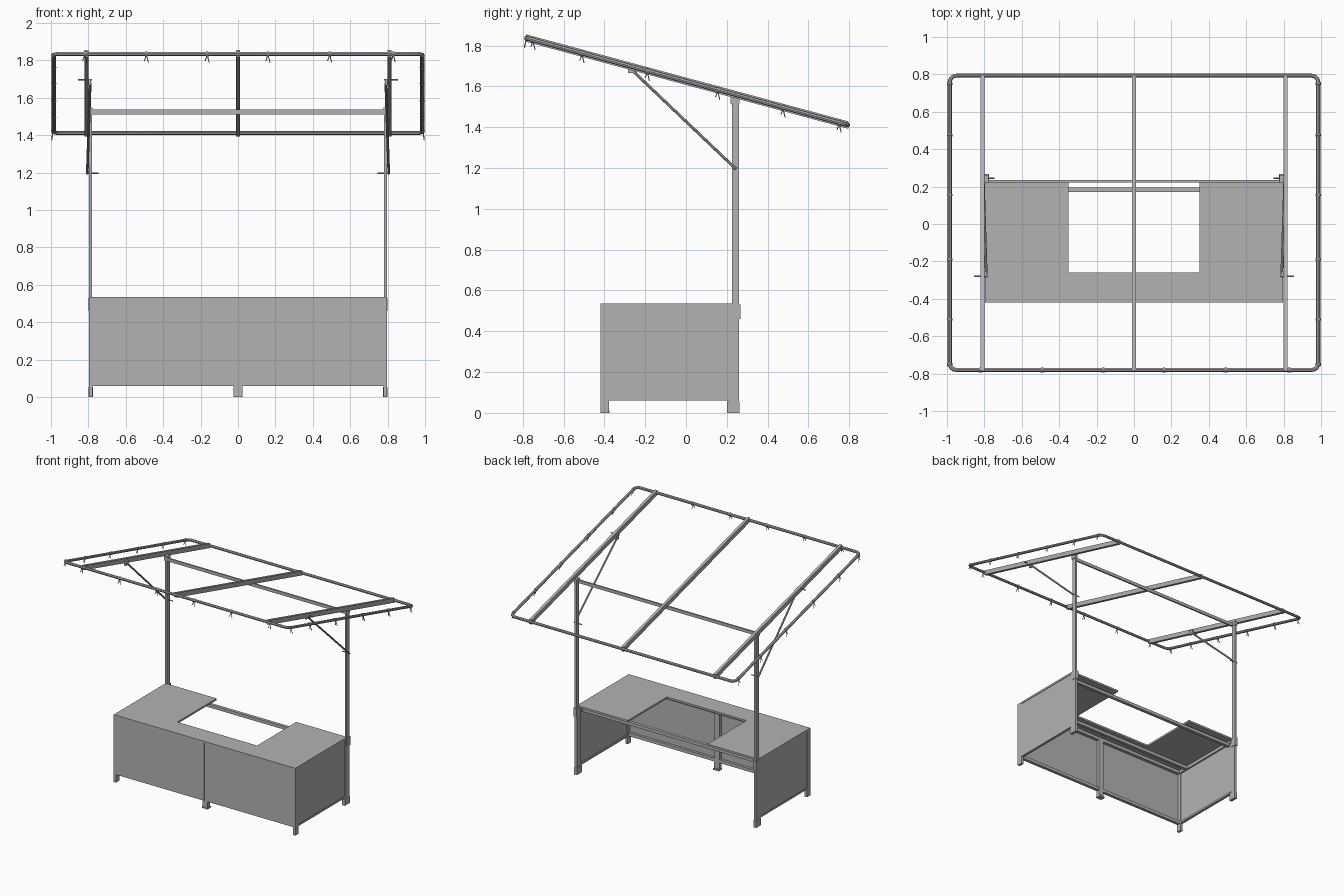
import bpy, bmesh, math
from mathutils import Vector

cube = bpy.data.objects.get("Cube")
if cube:
    bpy.data.objects.remove(cube, do_unlink=True)

grey = bpy.data.materials.new("plain grey")
grey.use_nodes = True
grey.diffuse_color = (0.45, 0.45, 0.45, 1)
grey.node_tree.nodes["Principled BSDF"].inputs["Base Color"].default_value = (0.45, 0.45, 0.45, 1)

SLOPE = 0.27


def roof(y):
    return 1.625 - SLOPE * y


def finish(name, bm):
    mesh = bpy.data.meshes.new(name)
    bm.to_mesh(mesh)
    bm.free()
    mesh.materials.append(grey)
    ob = bpy.data.objects.new(name, mesh)
    bpy.context.collection.objects.link(ob)
    return ob


def box(name, x, y, z):
    """Box from (low, high) ranges."""
    bm = bmesh.new()
    bmesh.ops.create_cube(bm, size=1)
    for v in bm.verts:
        v.co = Vector([r[0] if c < 0 else r[1] for c, r in zip(v.co, (x, y, z))])
    return finish(name, bm)


def side_box(name, s, x, y, z):
    """Box mirrored to side s."""
    return box(name, sorted((s * x[0], s * x[1])), y, z)


def prism(name, outline, axis, depth):
    """Flat outline pushed along an axis vector."""
    bm = bmesh.new()
    face = bm.faces.new([bm.verts.new(p) for p in outline])
    new = bmesh.ops.extrude_face_region(bm, geom=[face])["geom"]
    bmesh.ops.translate(bm, vec=Vector(axis) * depth,
                        verts=[g for g in new if isinstance(g, bmesh.types.BMVert)])
    bmesh.ops.recalc_face_normals(bm, faces=bm.faces)
    return finish(name, bm)


def tube(name, points, radius, closed=False):
    """Round bar along a path."""
    curve = bpy.data.curves.new(name, "CURVE")
    curve.dimensions = "3D"
    curve.bevel_depth = radius
    curve.bevel_resolution = 2
    curve.use_fill_caps = True
    spline = curve.splines.new("POLY")
    spline.points.add(len(points) - 1)
    for p, co in zip(spline.points, points):
        p.co = (*co, 1)
    spline.use_cyclic_u = closed
    temp = bpy.data.objects.new(name, curve)
    bpy.context.collection.objects.link(temp)
    mesh = bpy.data.meshes.new_from_object(temp.evaluated_get(bpy.context.evaluated_depsgraph_get()))
    bpy.data.objects.remove(temp)
    mesh.materials.clear()
    mesh.materials.append(grey)
    ob = bpy.data.objects.new(name, mesh)
    bpy.context.collection.objects.link(ob)
    bpy.ops.object.select_all(action="DESELECT")
    ob.select_set(True)
    bpy.context.view_layer.objects.active = ob
    bpy.ops.object.shade_smooth_by_angle()
    return ob


# Roof hoop with rounded corners
hoop = []
for i, (cx, cy) in enumerate([(0.95, 0.758), (-0.95, 0.758), (-0.95, -0.745), (0.95, -0.745)]):
    for k in range(6):
        a = math.radians(90 * i + 18 * k)
        y = cy + 0.035 * math.sin(a)
        hoop.append((cx + 0.035 * math.cos(a), y, roof(y)))
tube("roof_hoop", hoop, 0.011, closed=True)

# Sloping roof beams
for name, x in (("left", 0.81), ("middle", 0), ("right", -0.81)):
    y0, y1, h = -0.785, 0.795, 0.018
    outline = [(x - 0.011, y, roof(y) + d) for y, d in ((y0, -h), (y1, -h), (y1, h), (y0, h))]
    prism(name + "_roof_beam", outline, (1, 0, 0), 0.022)


def hook(name, x, y, out):
    """Collar on the hoop with two splayed prongs below it."""
    p = Vector((x, y, roof(y)))
    out = Vector(out)
    along = Vector((1, 0, 0)) if out.x == 0 else Vector((0, 1, -SLOPE)).normalized()
    tube(name + "_collar", [p - along * 0.006, p + along * 0.006], 0.0135)
    down = Vector((0, 0, -1))
    for d, drop in ((-1, 0.03), (1, 0.038)):
        q = p + along * d * 0.004 + down * 0.008 + out * 0.006
        tube(name + "_prong", [q, q + down * 0.012,
                               q + down * drop + along * d * 0.007 + out * 0.005], 0.0025)


# Awning hooks along the front and both sides
for i, x in enumerate((-0.82, -0.49, -0.165, 0.16, 0.49, 0.83)):
    hook(f"front_hook_{i}", x, -0.78, (0, -1, 0))
for s in (-1, 1):
    for i, y in enumerate((-0.75, -0.51, -0.19, 0.155, 0.475, 0.75)):
        hook(f"side_hook_{s}_{i}", s * 0.985, y, (s, 0, 0))

# Counter top with a service cut-out at the back
prism("counter_top", [(x, y, 0.52) for x, y in (
    (-0.797, -0.42), (0.797, -0.42), (0.797, 0.23), (0.35, 0.23),
    (0.35, -0.26), (-0.35, -0.26), (-0.35, 0.23), (-0.797, 0.23))], (0, 0, 1), 0.015)

# Rails tying the counter together
for name, y, z in (("rear_top", (0.17, 0.195), (0.48, 0.505)),
                   ("inner_top", (-0.32, -0.295), (0.495, 0.52)),
                   ("front_top", (-0.41, -0.385), (0.495, 0.52)),
                   ("front_bottom", (-0.413, -0.39), (0.06, 0.085))):
    box(name + "_rail", (-0.785, 0.785), y, z)

# Middle front leg
box("middle_leg", (-0.023, 0.023), (-0.415, -0.385), (0, 0.52))
box("middle_foot", (-0.025, 0.025), (-0.417, -0.375), (0, 0.012))

for s in (-1, 1):
    side = "left" if s > 0 else "right"
    # Panels, set slightly inside their framing
    side_box(side + "_front_panel", s, (0.004, 0.78), (-0.418, -0.41), (0.062, 0.52))
    side_box(side + "_end_panel", s, (0.783, 0.793), (-0.38, 0.215), (0.062, 0.52))
    side_box(side + "_end_bottom_rail", s, (0.775, 0.796), (-0.38, 0.215), (0.06, 0.075))
    side_box(side + "_end_top_rail", s, (0.77, 0.785), (-0.38, 0.215), (0.495, 0.52))
    # Front corner legs
    side_box(side + "_front_leg", s, (0.777, 0.797), (-0.42, -0.378), (0, 0.52))
    # Rear leg, foot and the tall post above it
    side_box(side + "_rear_leg", s, (0.777, 0.797), (0.205, 0.26), (0, 0.53))
    side_box(side + "_rear_foot", s, (0.774, 0.798), (0.2, 0.262), (0, 0.055))
    side_box(side + "_post_clamp", s, (0.774, 0.8), (0.225, 0.266), (0.46, 0.53))
    side_box(side + "_post", s, (0.78, 0.797), (0.225, 0.26), (0.5, 1.535))
    side_box(side + "_post_cap", s, (0.778, 0.802), (0.218, 0.262), (1.515, 1.548))
    # Diagonal brace with its locking pins
    tube(side + "_brace", [(s * 0.806, 0.245, 1.195), (s * 0.79, -0.265, 1.68)], 0.007)
    tube(side + "_lower_pin", [(s * 0.745, 0.245, 1.197), (s * 0.812, 0.245, 1.197)], 0.004)
    tube(side + "_upper_pin", [(s * 0.78, -0.28, 1.697), (s * 0.855, -0.28, 1.697)], 0.004)
    side_box(side + "_brace_bracket", s, (0.786, 0.8), (-0.285, -0.25), (1.665, 1.7))

# Crossbar between the posts
box("post_crossbar", (-0.785, 0.785), (0.222, 0.234), (1.512, 1.537))
